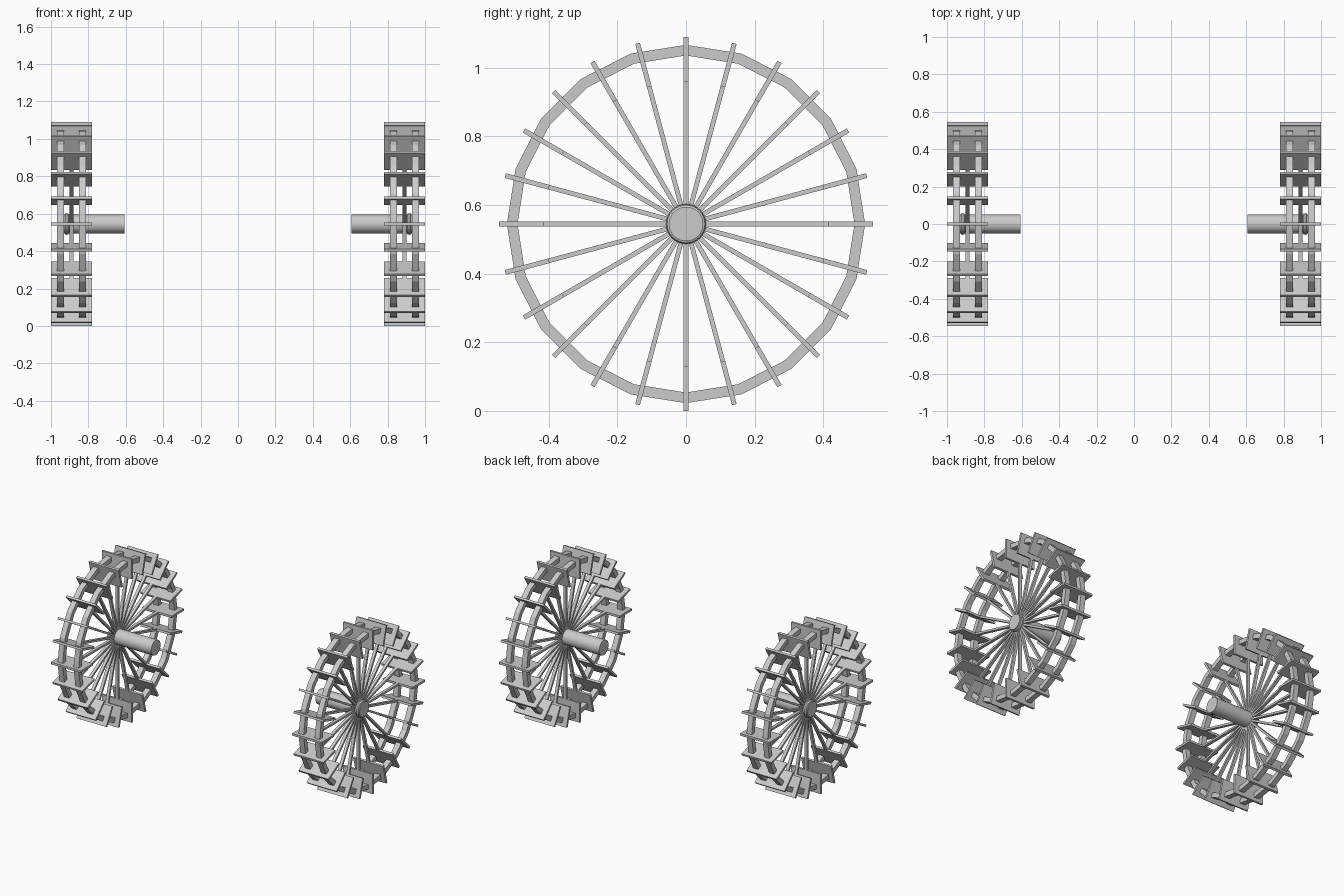
import bpy, bmesh, math
from mathutils import Matrix, Vector

if "Cube" in bpy.data.objects:
    bpy.data.objects.remove(bpy.data.objects["Cube"])

CZ = 0.545          # axle height
WX = 0.89           # wheel centre distance from the middle


def finish(name, bm, smooth=False):
    bmesh.ops.recalc_face_normals(bm, faces=bm.faces)
    me = bpy.data.meshes.new(name)
    bm.to_mesh(me)
    bm.free()
    ob = bpy.data.objects.new(name, me)
    bpy.context.collection.objects.link(ob)
    if smooth:
        bpy.ops.object.select_all(action='DESELECT')
        ob.select_set(True)
        bpy.context.view_layer.objects.active = ob
        bpy.ops.object.shade_smooth_by_angle()
    return ob


def radial_boxes(name, x, size, radius, count=24):
    """Boxes repeated around the axle; size = (along x, thickness, radial)."""
    bm = bmesh.new()
    for i in range(count):
        m = (Matrix.Translation((x, 0, CZ))
             @ Matrix.Rotation(2 * math.pi * i / count, 4, 'X')
             @ Matrix.Translation((0, 0, radius))
             @ Matrix.Diagonal((*size, 1)))
        bmesh.ops.create_cube(bm, size=1, matrix=m)
    return finish(name, bm)


def lathe(name, profile, count, smooth=False):
    """Closed (x, radius) profile swept around the axle."""
    bm = bmesh.new()
    rings = []
    for i in range(count):
        a = 2 * math.pi * i / count
        rings.append([bm.verts.new((x, r * math.sin(a), CZ + r * math.cos(a)))
                      for x, r in profile])
    n = len(profile)
    for i in range(count):
        p, q = rings[i], rings[(i + 1) % count]
        for j in range(n):
            k = (j + 1) % n
            bm.faces.new((p[j], p[k], q[k], q[j]))
    return finish(name, bm, smooth)


for side, s in (("left", -1), ("right", 1)):
    # paddles and spokes
    radial_boxes(side + "_paddles", s * WX, (0.22, 0.014, 0.131), 0.4795)
    radial_boxes(side + "_spokes", s * WX, (0.02, 0.0135, 0.43), 0.225)

    # two 20-sided rims
    for label, off in (("inner", -0.059), ("outer", 0.059)):
        x, h = s * (WX + off), 0.0185
        lathe(f"{side}_{label}_rim",
              [(x - h, 0.491), (x + h, 0.491), (x + h, 0.522), (x - h, 0.522)], 20)

    # axle stub
    bm = bmesh.new()
    x0, x1 = 0.607, 0.932
    bmesh.ops.create_cone(
        bm, cap_ends=True, segments=32, radius1=0.05, radius2=0.05, depth=x1 - x0,
        matrix=Matrix.Translation((s * (x0 + x1) / 2, 0, CZ))
        @ Matrix.Rotation(math.pi / 2, 4, 'Y'))
    finish(side + "_axle", bm, True)

    # rounded hub collar
    lathe(side + "_hub_collar",
          [(s * 0.915 + 0.012 * math.cos(t * math.pi / 4),
            0.048 + 0.01 * math.sin(t * math.pi / 4)) for t in range(8)], 32, True)
